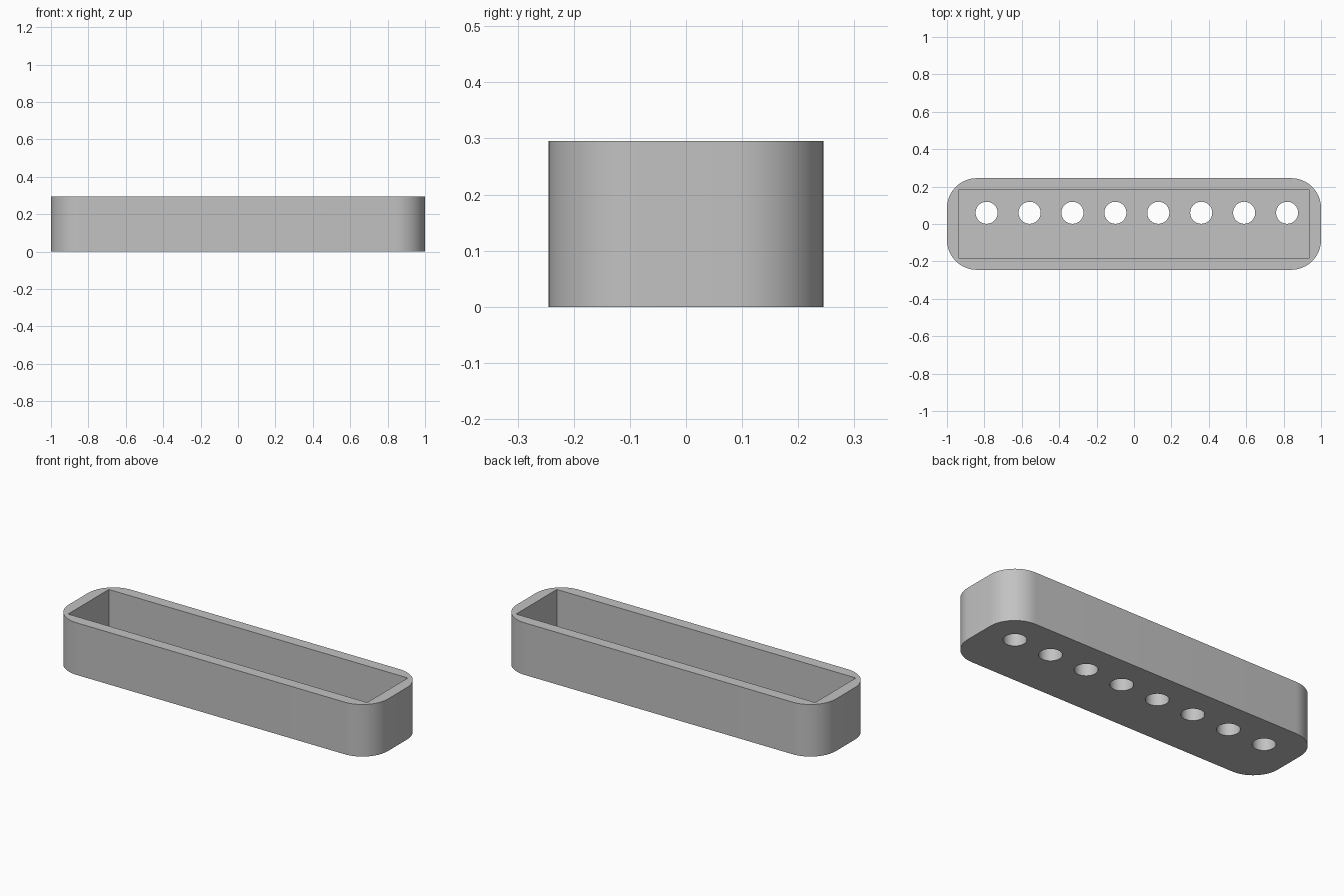
import bpy
import bmesh
from math import cos, sin, pi, radians

LENGTH, DEPTH, HEIGHT = 2.0, 0.49, 0.295
CORNER = 0.16
WALL, FLOOR = 0.063, 0.08
HOLE_RADIUS, HOLE_Y, HOLE_FIRST_X, HOLE_STEP, HOLES = 0.059, 0.06, -0.788, 0.2295, 8

cube = bpy.data.objects.get("Cube")
if cube:
    bpy.data.objects.remove(cube, do_unlink=True)

grey = bpy.data.materials.new("plain grey")
colour = (0.54, 0.54, 0.54, 1)
grey.diffuse_color = colour
grey.use_nodes = True
grey.node_tree.nodes["Principled BSDF"].inputs["Base Color"].default_value = colour


def prism(name, outline, bottom, top):
    """Extrude a closed counter-clockwise outline from bottom to top."""
    bm = bmesh.new()
    face = bm.faces.new([bm.verts.new((x, y, bottom)) for x, y in outline])
    raised = bmesh.ops.extrude_face_region(bm, geom=[face])["geom"]
    verts = [v for v in raised if isinstance(v, bmesh.types.BMVert)]
    bmesh.ops.translate(bm, verts=verts, vec=(0, 0, top - bottom))
    bmesh.ops.recalc_face_normals(bm, faces=bm.faces)
    mesh = bpy.data.meshes.new(name)
    bm.to_mesh(mesh)
    bm.free()
    mesh.materials.append(grey)
    obj = bpy.data.objects.new(name, mesh)
    bpy.context.collection.objects.link(obj)
    return obj


def arc(cx, cy, radius, start, end, steps):
    angles = [start + (end - start) * i / steps for i in range(steps + 1)]
    return [(cx + radius * cos(a), cy + radius * sin(a)) for a in angles]


# Outer body with rounded corners
ix, iy = LENGTH / 2 - CORNER, DEPTH / 2 - CORNER
outline = []
for i, (sx, sy) in enumerate([(1, 1), (-1, 1), (-1, -1), (1, -1)]):
    outline += arc(sx * ix, sy * iy, CORNER, i * pi / 2, (i + 1) * pi / 2, 16)
tray = prism("tray", outline, 0, HEIGHT)

# Square-cornered cavity, open at the top
cx, cy = LENGTH / 2 - WALL, DEPTH / 2 - WALL
cutters = [prism("cavity_cutter", [(cx, cy), (-cx, cy), (-cx, -cy), (cx, -cy)],
                 FLOOR, HEIGHT + 0.1)]

# Row of round holes through the floor
for i in range(HOLES):
    circle = arc(HOLE_FIRST_X + i * HOLE_STEP, HOLE_Y, HOLE_RADIUS, 0, 2 * pi, 48)[:-1]
    cutters.append(prism("hole_cutter", circle, -0.1, FLOOR + 0.05))

# Cut the tray and discard the cutters
bpy.ops.object.select_all(action="DESELECT")
bpy.context.view_layer.objects.active = tray
tray.select_set(True)
for cutter in cutters:
    cutter.hide_render = True
    cut = tray.modifiers.new("cut", "BOOLEAN")
    cut.operation = "DIFFERENCE"
    cut.solver = "EXACT"
    cut.object = cutter
    bpy.ops.object.modifier_apply(modifier=cut.name)
    bpy.data.objects.remove(cutter, do_unlink=True)

bpy.ops.object.shade_smooth_by_angle(angle=radians(30))
